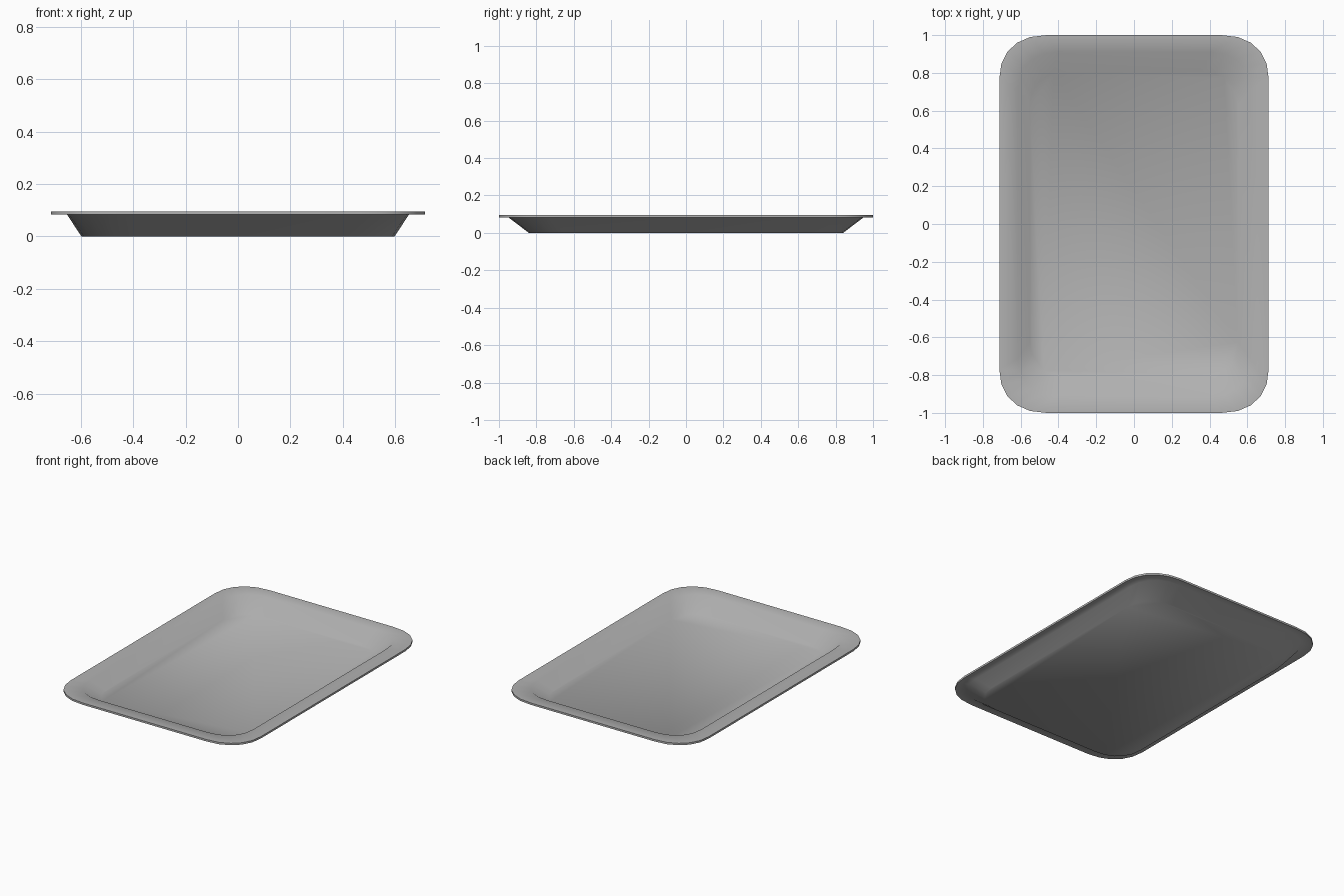
import bpy, bmesh, math

if "Cube" in bpy.data.objects:
    bpy.data.objects.remove(bpy.data.objects["Cube"])

SEGMENTS = 5   # edges per rounded corner
FULLNESS = 0.9  # below 1 pushes the corners slightly outward


def rounded_loop(bm, hx, hy, rx, ry, z):
    """Ring of vertices around a rounded rectangle."""
    ring = []
    for q, (sx, sy) in enumerate([(1, 1), (-1, 1), (-1, -1), (1, -1)]):
        for i in range(SEGMENTS + 1):
            a = math.pi / 2 * (q + i / SEGMENTS)
            cx = abs(math.cos(a)) ** FULLNESS
            cy = abs(math.sin(a)) ** FULLNESS
            ring.append(bm.verts.new((sx * (hx - rx + rx * cx),
                                      sy * (hy - ry + ry * cy), z)))
    return ring


# Tray section from underside, around the rim, to the inside floor
sections = [
    (0.597, 0.84, 0.20, 0.19, 0.0),      # underside
    (0.652, 0.95, 0.22, 0.21, 0.083),    # outer wall top
    (0.713, 1.0, 0.25, 0.23, 0.083),     # rim lower edge
    (0.713, 1.0, 0.25, 0.23, 0.096),     # rim upper edge
    (0.615, 0.91, 0.21, 0.20, 0.096),    # inner lip
    (0.55, 0.805, 0.19, 0.18, 0.015),    # inside floor
]

bm = bmesh.new()
rings = [rounded_loop(bm, *s) for s in sections]
for low, high in zip(rings, rings[1:]):
    n = len(low)
    for i in range(n):
        j = (i + 1) % n
        bm.faces.new((low[i], low[j], high[j], high[i]))
bm.faces.new(rings[0][::-1])
bm.faces.new(rings[-1])
bmesh.ops.recalc_face_normals(bm, faces=bm.faces)

mesh = bpy.data.meshes.new("tray")
bm.to_mesh(mesh)
bm.free()
tray = bpy.data.objects.new("tray", mesh)
bpy.context.collection.objects.link(tray)

# Dark grey finish
finish = bpy.data.materials.new("dark_grey")
finish.diffuse_color = (0.45, 0.45, 0.45, 1)
finish.use_nodes = True
finish.node_tree.nodes["Principled BSDF"].inputs["Base Color"].default_value = finish.diffuse_color
mesh.materials.append(finish)

# Soft walls, crisp rim
bpy.context.view_layer.objects.active = tray
tray.select_set(True)
bpy.ops.object.shade_smooth_by_angle(angle=math.radians(65))
